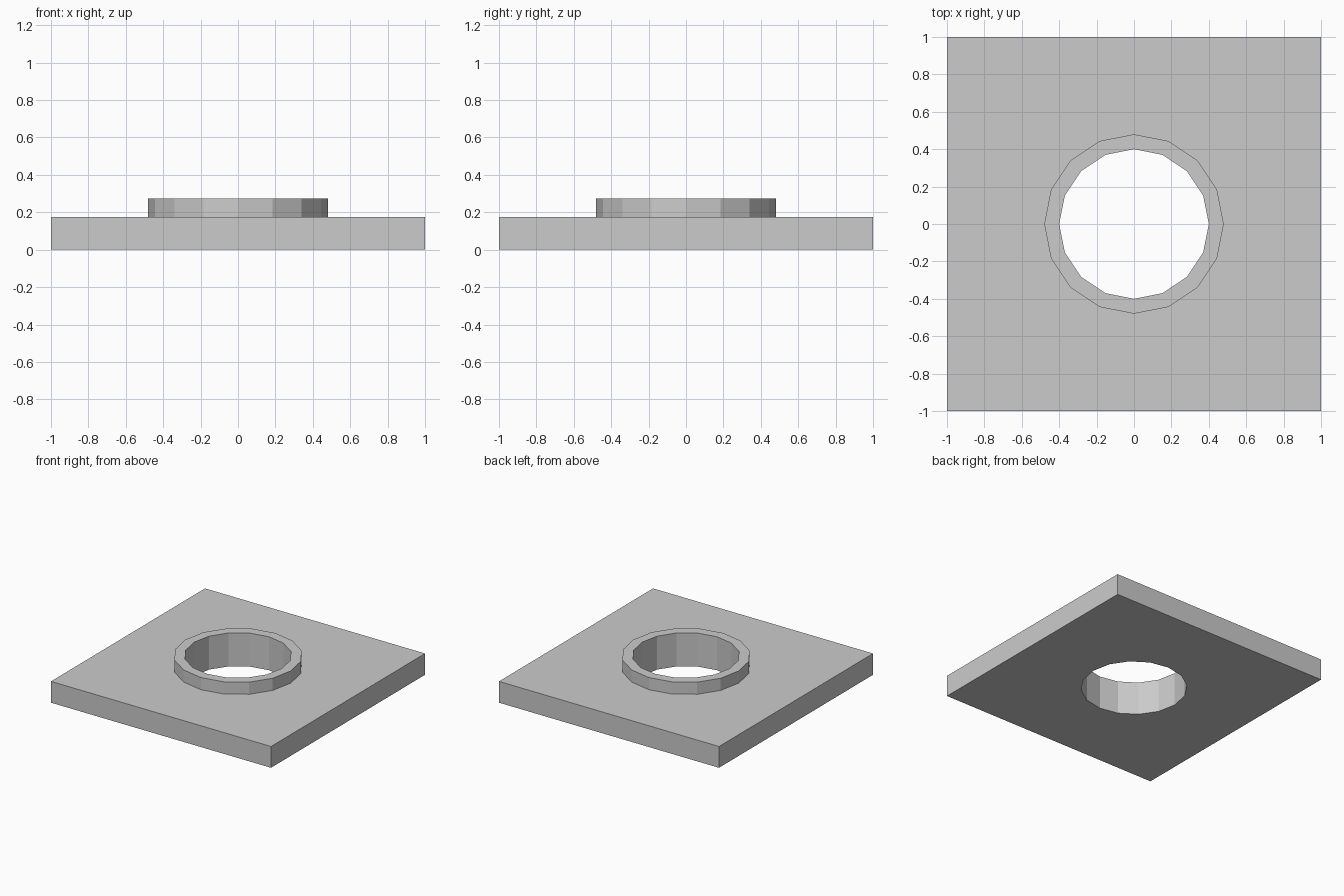
import bpy, bmesh
from math import cos, sin, tau

if "Cube" in bpy.data.objects:
    bpy.data.objects.remove(bpy.data.objects["Cube"])

SIDES = 16
PLATE_TOP, COLLAR_TOP = 0.175, 0.275
OUTER, INNER = 0.48, 0.40


def loop(bm, radius, z, square=False):
    """Ring of vertices on a circle, or projected out onto a square."""
    verts = []
    for i in range(SIDES):
        c, s = cos(tau * i / SIDES), sin(tau * i / SIDES)
        k = radius / max(abs(c), abs(s)) if square else radius
        verts.append(bm.verts.new((c * k, s * k, z)))
    return verts


bm = bmesh.new()
# Closed section: square plate, raised collar, through hole
loops = [
    loop(bm, 1.0, 0, True),
    loop(bm, 1.0, PLATE_TOP, True),
    loop(bm, OUTER, PLATE_TOP),
    loop(bm, OUTER, COLLAR_TOP),
    loop(bm, INNER, COLLAR_TOP),
    loop(bm, INNER, 0),
]
for a, b in zip(loops, loops[1:] + loops[:1]):
    for i in range(SIDES):
        j = (i + 1) % SIDES
        bm.faces.new((a[i], a[j], b[j], b[i]))
bmesh.ops.recalc_face_normals(bm, faces=bm.faces)

mesh = bpy.data.meshes.new("collared_plate")
bm.to_mesh(mesh)
bm.free()
bpy.context.collection.objects.link(bpy.data.objects.new("collared_plate", mesh))
